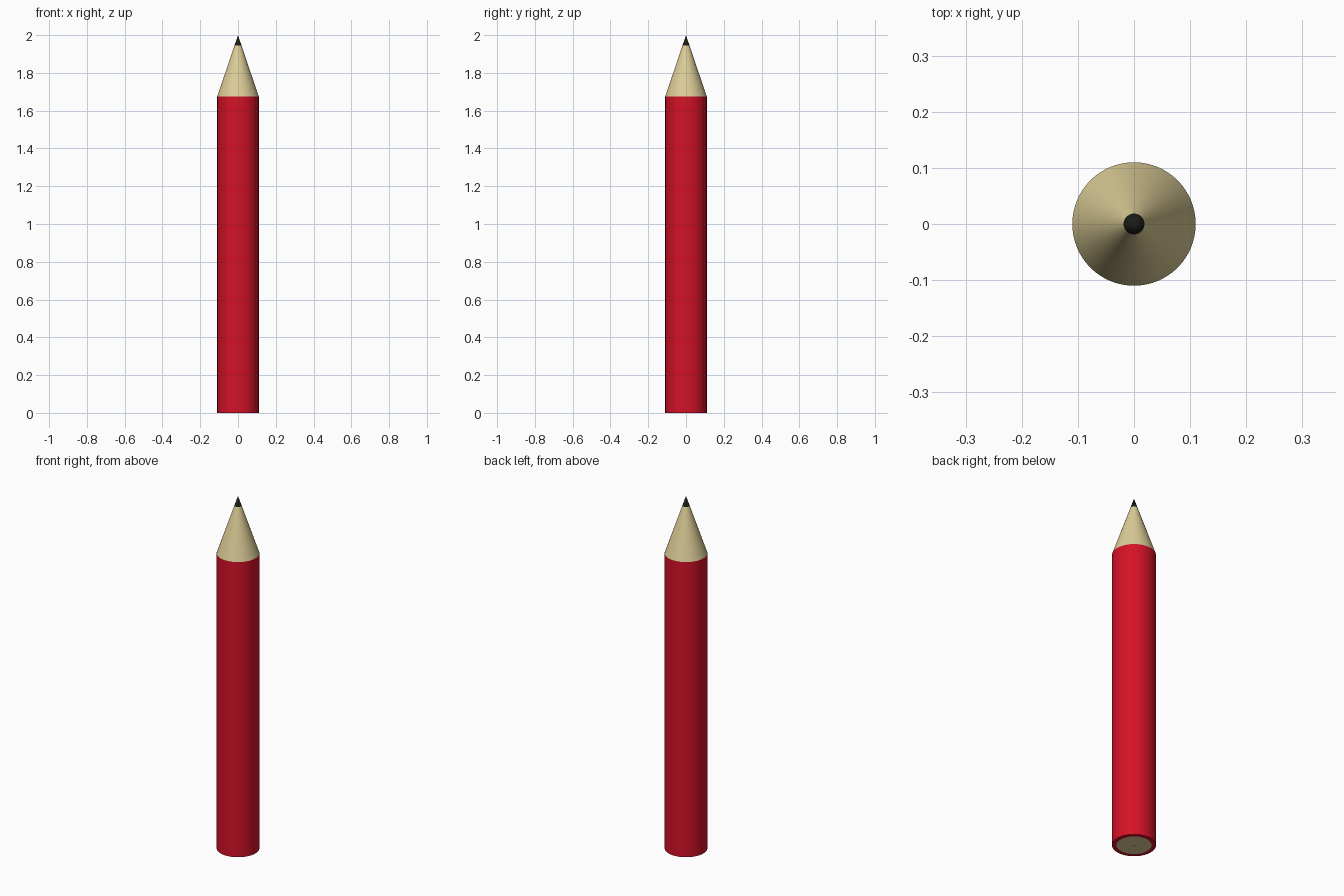
import bpy, bmesh, math

if "Cube" in bpy.data.objects:
    bpy.data.objects.remove(bpy.data.objects["Cube"])

SIDES = 64
R = 0.11          # barrel radius
SHOULDER = 1.675  # where the sharpened cone starts
TIP_Z = 1.945     # where the lead shows
TOP = 2.0


def material(name, rgb):
    m = bpy.data.materials.new(name)
    m.diffuse_color = (*rgb, 1.0)
    m.use_nodes = True
    m.node_tree.nodes["Principled BSDF"].inputs["Base Color"].default_value = m.diffuse_color
    return m


red = material("red_paint", (0.66, 0.006, 0.02))
wood = material("bare_wood", (0.72, 0.61, 0.31))
lead = material("dark_lead", (0.012, 0.012, 0.008))


def lathe(name, profile, mat):
    """Spin a (radius, z) profile, listed bottom to top, around the z axis."""
    bm = bmesh.new()
    rings = []
    for r, z in profile:
        if r == 0:
            rings.append([bm.verts.new((0, 0, z))] * SIDES)
        else:
            rings.append([bm.verts.new((r * math.cos(2 * math.pi * i / SIDES),
                                        r * math.sin(2 * math.pi * i / SIDES), z))
                          for i in range(SIDES)])
    for lo, hi in zip(rings, rings[1:]):
        for i in range(SIDES):
            j = (i + 1) % SIDES
            corners = dict.fromkeys((lo[i], lo[j], hi[j], hi[i]))
            bm.faces.new(list(corners))
    me = bpy.data.meshes.new(name)
    bm.to_mesh(me)
    bm.free()
    me.materials.append(mat)
    ob = bpy.data.objects.new(name, me)
    bpy.context.collection.objects.link(ob)
    bpy.ops.object.select_all(action='DESELECT')
    ob.select_set(True)
    bpy.context.view_layer.objects.active = ob
    bpy.ops.object.shade_smooth_by_angle(angle=math.radians(30))
    return ob


# Painted barrel with its rim on the underside
CORE_R, DOT_R = 0.088, 0.005
lathe("barrel", [(CORE_R, 0), (R, 0), (R, SHOULDER)], red)

# Sharpened wooden cone and lead point, on one slope
tip_r = R * (TOP - TIP_Z) / (TOP - SHOULDER)
lathe("wood_cone", [(R, SHOULDER), (tip_r, TIP_Z)], wood)
lathe("lead_point", [(tip_r, TIP_Z), (0, TOP)], lead)

# Wood and lead showing at the flat end
lathe("end_wood", [(DOT_R, 0), (CORE_R, 0)], wood)
lathe("end_lead", [(0, 0), (DOT_R, 0)], lead)
